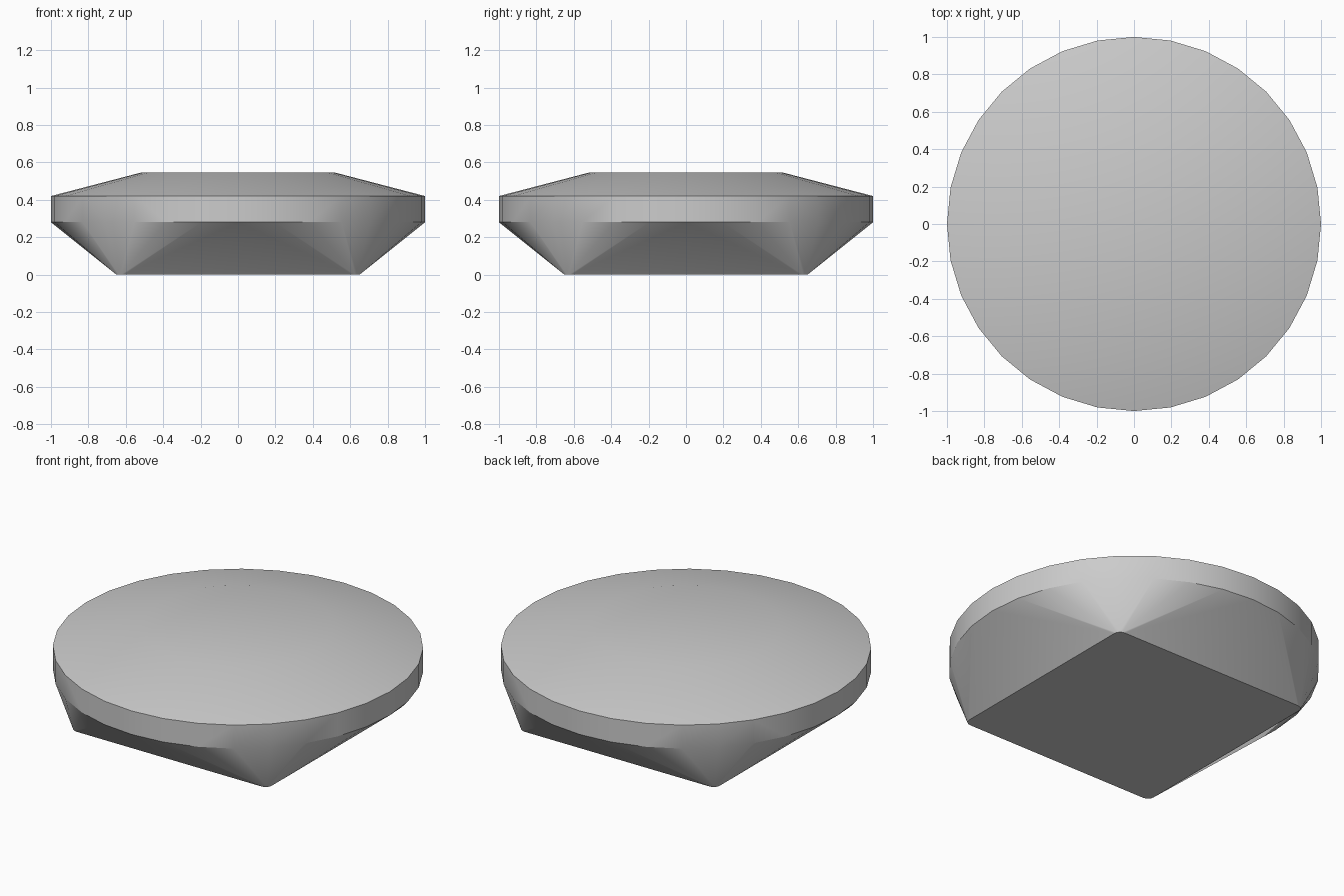
import bpy
import bmesh
from math import sin, cos, pi, radians

cube = bpy.data.objects.get("Cube")
if cube:
    bpy.data.objects.remove(cube, do_unlink=True)

SIDES = 32            # sides of the round disc
BASE = 0.65           # half width of the square foot
ROUND = 0.04          # rounding of the foot's corners
CORNER_STEPS = 4


def ring(radius, z):
    """Points of a regular circle."""
    return [(radius * cos(2 * pi * i / SIDES), radius * sin(2 * pi * i / SIDES), z)
            for i in range(SIDES)]


def rounded_square(half, r, z):
    """Points of a square with rounded corners."""
    points = []
    for quarter in range(4):
        middle = pi / 4 + quarter * pi / 2
        cx = (half - r) * (1 if cos(middle) > 0 else -1)
        cy = (half - r) * (1 if sin(middle) > 0 else -1)
        for i in range(CORNER_STEPS + 1):
            a = quarter * pi / 2 + i * pi / 2 / CORNER_STEPS
            points.append((cx + r * cos(a), cy + r * sin(a), z))
    return points


# Square foot flaring to a round rim, with a shallow cone and flat table on top
points = (rounded_square(BASE, ROUND, 0) + ring(1, 0.28)
          + ring(1, 0.42) + ring(0.52, 0.545))
bm = bmesh.new()
for p in points:
    bm.verts.new(p)
bmesh.ops.convex_hull(bm, input=bm.verts)
bmesh.ops.dissolve_limit(bm, angle_limit=radians(0.5), verts=bm.verts, edges=bm.edges)
bmesh.ops.recalc_face_normals(bm, faces=bm.faces)

mesh = bpy.data.meshes.new("faceted_disc")
bm.to_mesh(mesh)
bm.free()
disc = bpy.data.objects.new("faceted_disc", mesh)
bpy.context.collection.objects.link(disc)

# Plain grey material
grey = bpy.data.materials.new("light grey")
grey.use_nodes = True
colour = (0.6, 0.6, 0.6, 1)
grey.diffuse_color = colour
grey.node_tree.nodes["Principled BSDF"].inputs["Base Color"].default_value = colour
mesh.materials.append(grey)

# Soft wall and top, crisp rim and foot edges
bpy.ops.object.select_all(action='DESELECT')
disc.select_set(True)
bpy.context.view_layer.objects.active = disc
bpy.ops.object.shade_smooth_by_angle(angle=radians(22))
